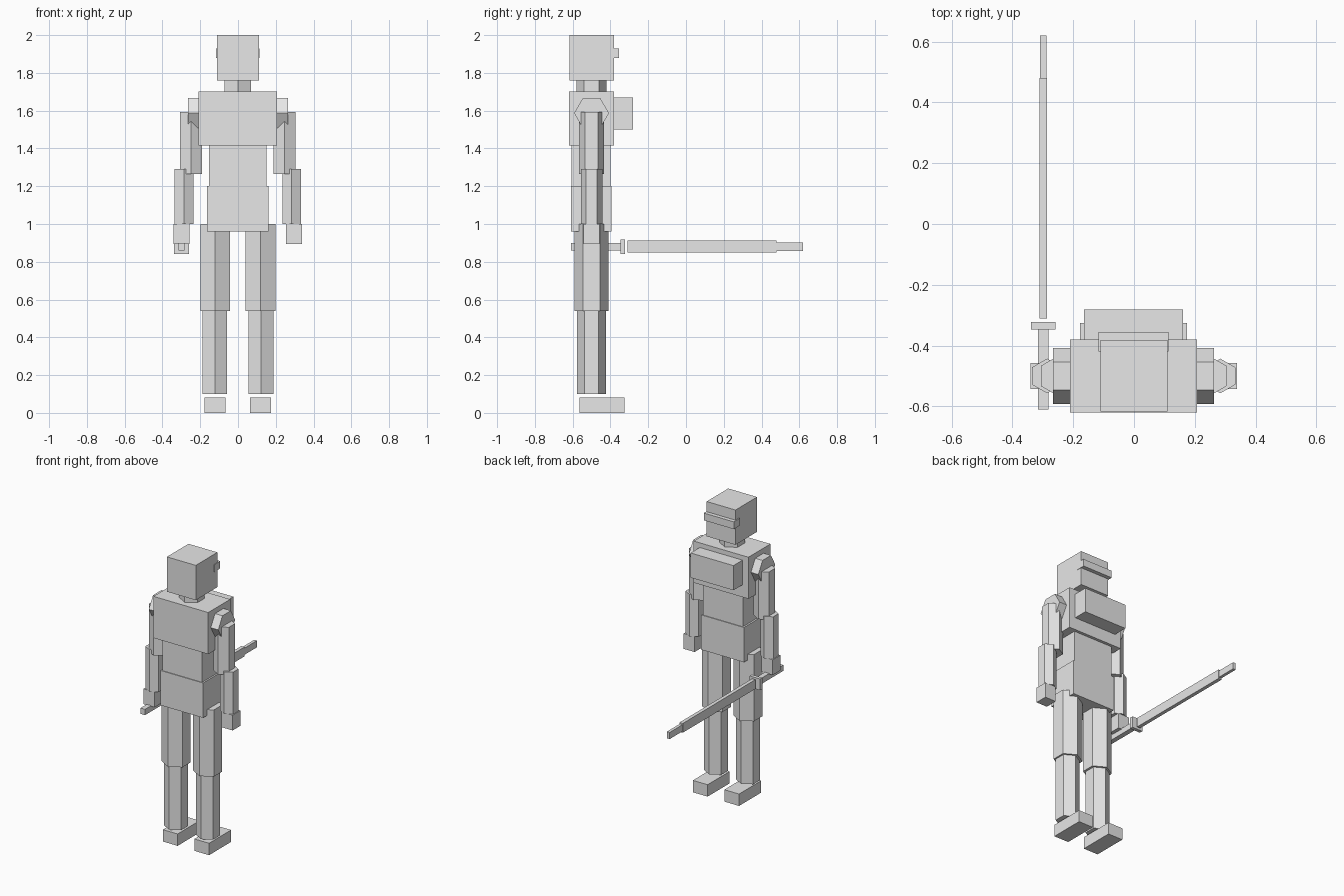
import bpy
import bmesh
import math
from mathutils import Matrix

if "Cube" in bpy.data.objects:
    bpy.data.objects.remove(bpy.data.objects["Cube"])

grey = bpy.data.materials.new("light_grey")
grey.diffuse_color = (0.8, 0.8, 0.8, 1)
grey.use_nodes = True
grey.node_tree.nodes["Principled BSDF"].inputs["Base Color"].default_value = grey.diffuse_color

BODY_Y = -0.5  # depth of the figure's centre line


def finish(name, bm):
    mesh = bpy.data.meshes.new(name)
    bmesh.ops.recalc_face_normals(bm, faces=bm.faces)
    bm.to_mesh(mesh)
    bm.free()
    mesh.materials.append(grey)
    obj = bpy.data.objects.new(name, mesh)
    bpy.context.collection.objects.link(obj)
    return obj


def box(name, x, y, z):
    """Box from (min, max) ranges on each axis."""
    bm = bmesh.new()
    bmesh.ops.create_cube(bm, size=1)
    for v in bm.verts:
        v.co = [r[0] + (c + 0.5) * (r[1] - r[0]) for c, r in zip(v.co, (x, y, z))]
    return finish(name, bm)


def hex_prism(name, centre, radius, length, along_x=False):
    """Six-sided prism with corners pointing to front and back."""
    bm = bmesh.new()
    bmesh.ops.create_cone(bm, cap_ends=True, segments=6,
                          radius1=radius, radius2=radius, depth=length)
    # turn so that one corner faces -y
    corner = max(bm.verts, key=lambda v: v.co.y).co
    turn = math.pi / 2 - math.atan2(corner.y, corner.x)
    rot = Matrix.Rotation(turn, 4, 'Z')
    if along_x:
        rot = Matrix.Rotation(math.pi / 2, 4, 'Y') @ rot
    bmesh.ops.transform(bm, matrix=Matrix.Translation(centre) @ rot, verts=bm.verts)
    return finish(name, bm)


def upright(name, x, radius, z0, z1):
    return hex_prism(name, (x, BODY_Y, (z0 + z1) / 2), radius, z1 - z0)


# Head, visor band and neck
box("head", (-0.11, 0.11), (-0.617, -0.382), (1.76, 2.0))
box("visor", (-0.116, 0.113), (-0.42, -0.355), (1.88, 1.93))
upright("neck", -0.001, 0.08, 1.68, 1.78)

# Trunk and backpack
box("chest", (-0.21, 0.207), (-0.62, -0.38), (1.415, 1.702))
box("waist", (-0.153, 0.15), (-0.605, -0.4), (1.18, 1.43))
box("pelvis", (-0.165, 0.161), (-0.61, -0.395), (0.96, 1.2))
box("backpack", (-0.165, 0.161), (-0.39, -0.281), (1.5, 1.67))

# Arms and legs on both sides
for side, s in (("left", -1), ("right", 1)):
    hex_prism(side + "_shoulder", (s * 0.215 - 0.001, BODY_Y, 1.587), 0.092, 0.1, True)
    upright(side + "_upper_arm", s * 0.247 - 0.001, 0.067, 1.265, 1.593)
    upright(side + "_forearm", s * 0.285 - 0.001, 0.057, 1.0, 1.29)
    hx = s * 0.298 - 0.001
    box(side + "_hand", (hx - 0.042, hx + 0.042), (-0.543, -0.457), (0.895, 1.0))
    upright(side + "_thigh", s * 0.12 - 0.001, 0.091, 0.54, 1.0)
    upright(side + "_shin", s * 0.122 - 0.001, 0.076, 0.1, 0.54)
    fx = s * 0.12 - 0.001
    box(side + "_foot", (fx - 0.056, fx + 0.056), (-0.565, -0.325), (0.0, 0.082))

# Sword held pointing backwards
SX, SZ = -0.299, 0.88
for name, hw, y, hz in (
    ("sword_handle", 0.017, (-0.61, -0.34), 0.02),
    ("sword_guard", 0.04, (-0.347, -0.323), 0.039),
    ("sword_blade", 0.0125, (-0.311, 0.48), 0.032),
    ("sword_tip", 0.0105, (0.48, 0.62), 0.023),
):
    box(name, (SX - hw, SX + hw), y, (SZ - hz, SZ + hz))
